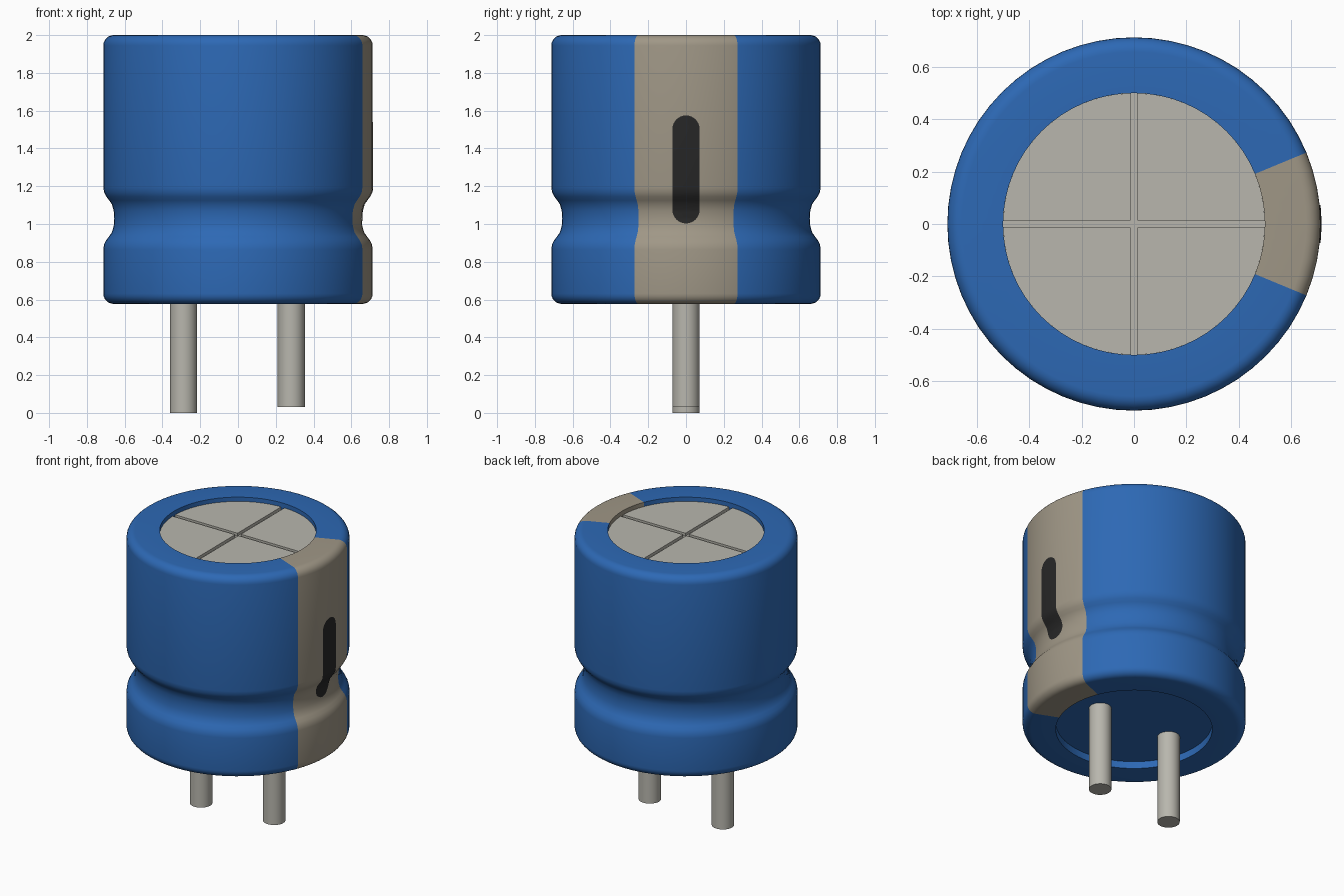
import bpy, bmesh, math

if "Cube" in bpy.data.objects:
    bpy.data.objects.remove(bpy.data.objects["Cube"])

SEG = 64          # 45 degree stripe = 8 segments
R, BOT, TOP, HOLE = 0.713, 0.577, 2.0, 0.5


def material(name, rgb):
    m = bpy.data.materials.new(name)
    m.diffuse_color = (*rgb, 1)
    m.use_nodes = True
    m.node_tree.nodes["Principled BSDF"].inputs["Base Color"].default_value = m.diffuse_color
    return m


BLUE = material("blue_sleeve", (0.026, 0.14, 0.46))
TAN = material("tan_stripe", (0.35, 0.31, 0.24))
DARK = material("dark_mark", (0.02, 0.02, 0.02))
METAL = material("metal", (0.48, 0.47, 0.42))


def finish(bm, name, *mats):
    bmesh.ops.recalc_face_normals(bm, faces=bm.faces)
    me = bpy.data.meshes.new(name)
    bm.to_mesh(me)
    bm.free()
    ob = bpy.data.objects.new(name, me)
    bpy.context.collection.objects.link(ob)
    for m in mats:
        me.materials.append(m)
    bpy.ops.object.select_all(action='DESELECT')
    ob.select_set(True)
    bpy.context.view_layer.objects.active = ob
    bpy.ops.object.shade_smooth_by_angle(angle=math.radians(35))
    return ob


def corner(cz, a0, a1, r=0.055, n=6):
    angs = [math.radians(a0 + (a1 - a0) * i / n) for i in range(n + 1)]
    return [(R - r + r * math.cos(a), cz + r * math.sin(a)) for a in angs]


def disc(name, r, z0, z1, mat, x=0, seg=SEG):
    bm = bmesh.new()
    bmesh.ops.create_cone(bm, cap_ends=True, segments=seg, radius1=r, radius2=r, depth=z1 - z0)
    bmesh.ops.translate(bm, vec=(x, 0, (z0 + z1) / 2), verts=bm.verts)
    return finish(bm, name, mat)


# Sleeve: revolved profile with crimp groove, stripe by material
GROOVE_Z = 1.03
half = [(0.655, 0), (0.658, 0.04), (0.668, 0.075), (0.682, 0.095),
        (0.697, 0.115), (0.709, 0.138), (R, 0.165)]
groove = [(r, GROOVE_Z - d) for r, d in reversed(half)] + [(r, GROOVE_Z + d) for r, d in half[1:]]
profile = ([(HOLE, BOT + 0.07), (HOLE, BOT)] + corner(BOT + 0.055, -90, 0) + groove
           + corner(TOP - 0.055, 0, 90) + [(HOLE, TOP), (HOLE, TOP - 0.07)])
bm = bmesh.new()
rings = []
for i in range(SEG):
    a = 2 * math.pi * i / SEG
    rings.append([bm.verts.new((r * math.cos(a), r * math.sin(a), z)) for r, z in profile])
for i in range(SEG):
    p, q = rings[i], rings[(i + 1) % SEG]
    for j in range(len(profile)):
        k = (j + 1) % len(profile)
        f = bm.faces.new((p[j], q[j], q[k], p[k]))
        f.material_index = int(i < 4 or i >= SEG - 4)
finish(bm, "sleeve", BLUE, TAN)

# Recessed bottom seal and can top
disc("bottom_seal", HOLE, BOT + 0.05, BOT + 0.07, BLUE)
disc("can_top_base", HOLE, TOP - 0.07, TOP - 0.05, METAL)

# Four raised quarters leave the cross-shaped vent score
GAP = 0.013
bm = bmesh.new()
a0 = math.asin(GAP / HOLE)
for q in range(4):
    turn = q * math.pi / 2
    pts = [(GAP * math.sqrt(2), math.pi / 4)]
    pts += [(HOLE, a0 + (math.pi / 2 - 2 * a0) * i / 16) for i in range(17)]
    lo, hi = [[bm.verts.new((r * math.cos(a + turn), r * math.sin(a + turn), z)) for r, a in pts]
              for z in (TOP - 0.055, TOP - 0.03)]
    bm.faces.new(hi)
    bm.faces.new(lo[::-1])
    for i in range(len(pts)):
        k = (i + 1) % len(pts)
        bm.faces.new((lo[i], lo[k], hi[k], hi[i]))
finish(bm, "can_top_quarters", METAL)

# Polarity mark: stadium strip hugging the sleeve
W, Z0, Z1 = 0.072, 1.003, 1.575


def radius_at(z):
    for (ra, za), (rb, zb) in zip(groove, groove[1:]):
        if za <= z <= zb:
            return ra + (rb - ra) * (z - za) / (zb - za)
    return R


caps = [W * (1 - math.cos(math.pi / 2 * i / 8)) for i in range(9)]
zs = sorted({round(z, 5) for z in [Z0 + c for c in caps] + [Z1 - c for c in caps]
             + [z for _, z in groove if Z0 < z < Z1]})
bm = bmesh.new()
rows = []
for z in zs:
    d = max(0, W - min(z - Z0, Z1 - z))
    w = max(0.004, math.sqrt(max(0, W * W - d * d)))
    r = radius_at(z) + 0.003
    rows.append([bm.verts.new((math.sqrt(r * r - y * y), y, z))
                 for y in (w * (t / 3 - 1) for t in range(7))])
for p, q in zip(rows, rows[1:]):
    for j in range(6):
        bm.faces.new((p[j], p[j + 1], q[j + 1], q[j]))
mark = finish(bm, "polarity_mark", DARK)
if mark.data.polygons[0].normal.x < 0:
    mark.data.flip_normals()

# Leads, one slightly shorter
disc("long_lead", 0.072, 0, BOT + 0.06, METAL, x=-0.288, seg=32)
disc("short_lead", 0.072, 0.03, BOT + 0.06, METAL, x=0.282, seg=32)
